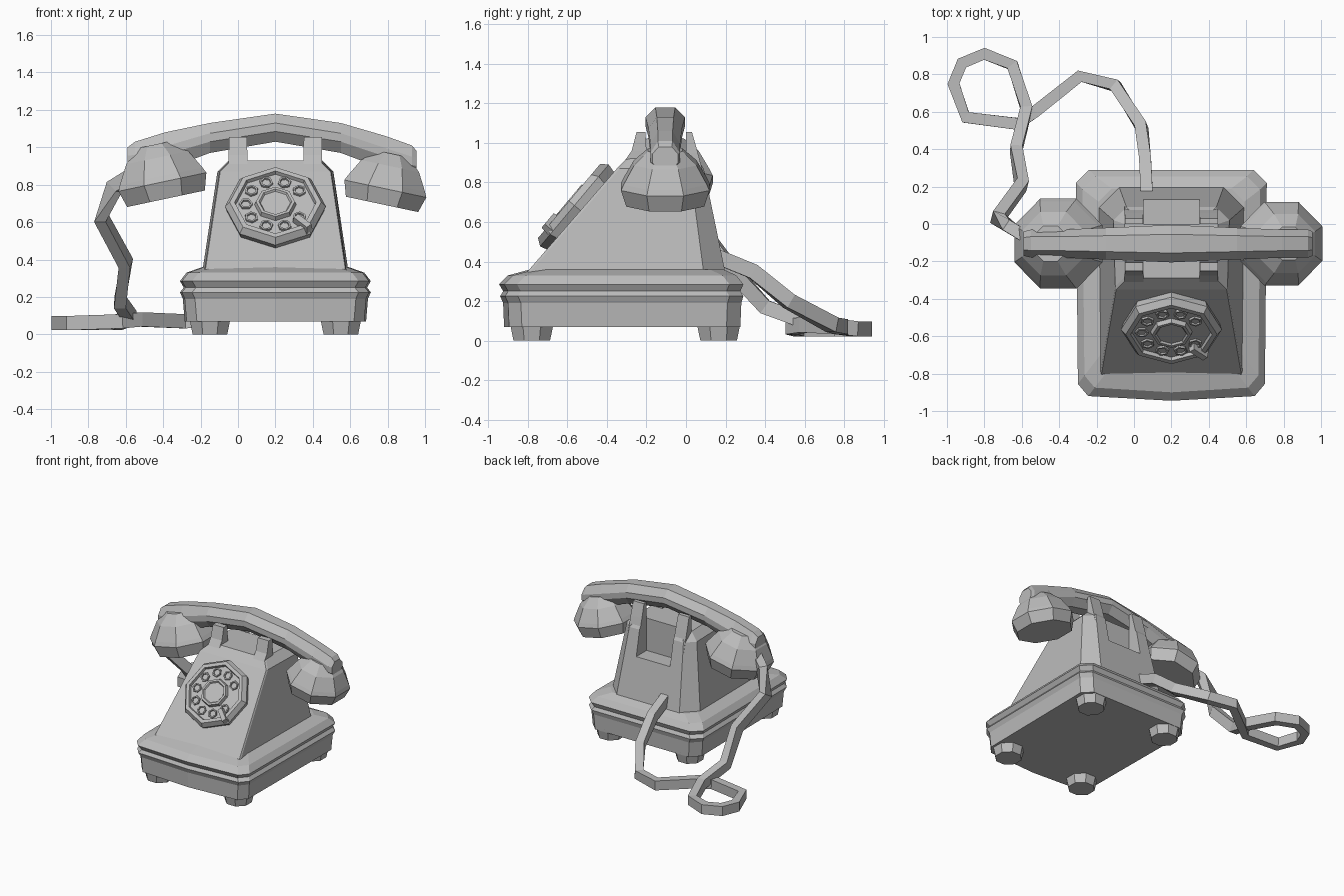
import bpy, bmesh
from math import sin, cos, pi, radians
from mathutils import Vector, Matrix

cube = bpy.data.objects.get("Cube")
if cube:
    bpy.data.objects.remove(cube)

grey = bpy.data.materials.new("grey")
grey.use_nodes = True
grey.diffuse_color = (0.5, 0.5, 0.5, 1)
grey.node_tree.nodes["Principled BSDF"].inputs["Base Color"].default_value = (0.5, 0.5, 0.5, 1)

CX = 0.2  # middle of the telephone body


def loft(name, rings, matrix=Matrix()):
    """Skin a list of equal-sized rings and cap both ends."""
    bm = bmesh.new()
    rows = [[bm.verts.new(matrix @ Vector(p)) for p in ring] for ring in rings]
    n = len(rows[0])
    for a, b in zip(rows, rows[1:]):
        for i in range(n):
            j = (i + 1) % n
            bm.faces.new((a[i], a[j], b[j], b[i]))
    bm.faces.new(rows[0][::-1])
    bm.faces.new(rows[-1])
    bmesh.ops.recalc_face_normals(bm, faces=bm.faces)
    mesh = bpy.data.meshes.new(name)
    bm.to_mesh(mesh)
    bm.free()
    mesh.materials.append(grey)
    obj = bpy.data.objects.new(name, mesh)
    bpy.context.collection.objects.link(obj)
    return obj


def lathe(name, profile, sides, matrix, turn=0.0):
    """Low-sided turned part from (radius, height) pairs."""
    angles = [turn + 2 * pi * i / sides for i in range(sides)]
    return loft(name, [[(r * cos(a), r * sin(a), h) for a in angles] for r, h in profile], matrix)


def rect(x, hx, y0, y1, z):
    return [(x - hx, y0, z), (x + hx, y0, z), (x + hx, y1, z), (x - hx, y1, z)]


def plan(hx, front, back, z, cf, cb, bow):
    """Body outline: chamfered corners and a slightly bowed front."""
    right = [(hx - cf, front + bow), (hx - 0.01, front + bow + cf), (hx, back - cb), (hx - cb, back)]
    left = [(-x, y) for x, y in reversed(right)]
    return [(CX + x, y, z) for x, y in [(0, front)] + right + left]


def cut(target, cutter):
    mod = target.modifiers.new("cut", "BOOLEAN")
    mod.operation = "DIFFERENCE"
    mod.solver = "EXACT"
    mod.object = cutter
    bpy.context.view_layer.objects.active = target
    bpy.ops.object.modifier_apply(modifier=mod.name)
    bpy.data.objects.remove(cutter)


# Stepped base
steps = [(0.485, -0.92, 0.275, 0.07), (0.495, -0.925, 0.28, 0.19), (0.51, -0.94, 0.29, 0.225),
         (0.49, -0.925, 0.275, 0.25), (0.51, -0.945, 0.29, 0.285), (0.475, -0.9, 0.255, 0.33),
         (0.39, -0.79, 0.19, 0.36)]
loft("base", [plan(hx, f, b, z, 0.065, 0.07, 0.025) for hx, f, b, z in steps])

# Tower with sloped front and a hand recess in the back
levels = [(0.39, -0.81, 0.2, 0.34, 0.11), (0.31, -0.35, 0.09, 0.87, 0.07), (0.25, -0.29, 0.05, 0.93, 0.05)]
tower = loft("tower", [plan(hx, f, b, z, 0.015, cb, 0) for hx, f, b, z, cb in levels])
cut(tower, loft("recess_cutter", [rect(CX, 0.15, 0.0, 0.4, z) for z in (0.67, 1.2)]))

# Cradle prongs
for side in (-1, 1):
    x = CX + side * 0.2
    loft("front_prong", [rect(x, 0.05, -0.345, -0.2, 0.86), rect(x, 0.05, -0.275, -0.2, 0.96),
                         rect(x, 0.048, -0.25, -0.205, 1.055)])
    loft("back_prong", [rect(x, 0.05, 0.0, 0.1, 0.8), rect(x, 0.05, 0.0, 0.06, 0.95),
                        rect(x, 0.048, 0.0, 0.03, 1.055)])

# Feet
for x in (CX - 0.35, CX + 0.35):
    for y in (-0.78, 0.165):
        lathe("foot", [(0.1, 0), (0.12, 0.09)], 8, Matrix.Translation((x, y, 0)), pi / 8)

# Rotary dial on the sloped front
dial_frame = Matrix.Translation((CX, -0.53, 0.655)) @ Matrix.Rotation(radians(50), 4, "X")
dial = lathe("dial", [(0.25, -0.03), (0.27, 0.045), (0.245, 0.08), (0.218, 0.08), (0.212, 0.06),
                      (0.112, 0.06), (0.104, 0.085), (0.088, 0.085), (0.08, 0.075)], 8, dial_frame)
for k in range(1, 10):
    a = k * pi / 5
    spot = dial_frame @ Matrix.Translation((0.158 * cos(a), 0.158 * sin(a), 0))
    lathe("hole_rim", [(0.038, 0.05), (0.036, 0.072), (0.026, 0.072), (0.024, 0.062)], 6, spot, a)
stop_frame = dial_frame @ Matrix.Rotation(radians(-45), 4, "Z")
loft("finger_stop", [rect(0.205, 0.055, -0.022, 0.022, 0.05), rect(0.205, 0.05, -0.017, 0.017, 0.1)], stop_frame)

# Handset handle: chamfered sections along x
HY = -0.105
sections = [(-0.59, 1.0, 0.86, 0.065), (-0.55, 1.03, 0.84, 0.075), (-0.39, 1.08, 0.88, 0.075),
            (-0.15, 1.13, 0.97, 0.085), (0.2, 1.18, 1.03, 0.1), (0.55, 1.13, 0.97, 0.085),
            (0.79, 1.06, 0.88, 0.075), (0.93, 1.01, 0.84, 0.075), (0.955, 0.98, 0.86, 0.065)]
rings = []
for x, top, low, w in sections:
    mid = (top + low) / 2
    half = [(w * 0.5, low), (w, mid - 0.02), (w, mid + 0.025), (w * 0.5, top)]
    rings.append([(x, HY + y, z) for y, z in half] + [(x, HY - y, z) for y, z in reversed(half)])
loft("handset_handle", rings)

# Ear and mouth cups
cup = [(0.225, 0), (0.255, 0.09), (0.24, 0.12), (0.18, 0.22), (0.1, 0.29)]
for name, x, z, tilt, size in (("earpiece", -0.385, 0.725, -12, 1.02), ("mouthpiece", 0.77, 0.695, 12, 0.95)):
    frame = Matrix.Translation((x, HY, z)) @ Matrix.Rotation(radians(tilt), 4, "Y") @ Matrix.Scale(size, 4)
    lathe(name, cup, 8, frame, pi / 8)

# Cord from the body, looped once on the ground, up to the earpiece
path = [Vector(p) for p in (
    (0.07, 0.12, 0.44), (0.06, 0.34, 0.35), (0.04, 0.52, 0.2), (-0.1, 0.74, 0.08), (-0.29, 0.79, 0.07),
    (-0.53, 0.6, 0.08), (-0.62, 0.535, 0.07), (-0.9, 0.57, 0.06), (-0.965, 0.75, 0.06), (-0.92, 0.86, 0.06),
    (-0.8, 0.91, 0.06), (-0.65, 0.85, 0.06), (-0.575, 0.62, 0.09), (-0.63, 0.4, 0.17), (-0.6, 0.21, 0.38),
    (-0.73, 0.03, 0.62), (-0.66, -0.02, 0.79), (-0.56, -0.08, 0.85))]
rings = []
for i, p in enumerate(path):
    along = (path[min(i + 1, len(path) - 1)] - path[max(i - 1, 0)]).normalized()
    across = along.cross(Vector((0, 0, 1))).normalized() * 0.032
    up = across.cross(along).normalized() * 0.038
    rings.append([p + across + up, p - across + up, p - across - up, p + across - up])
loft("cord", rings)
